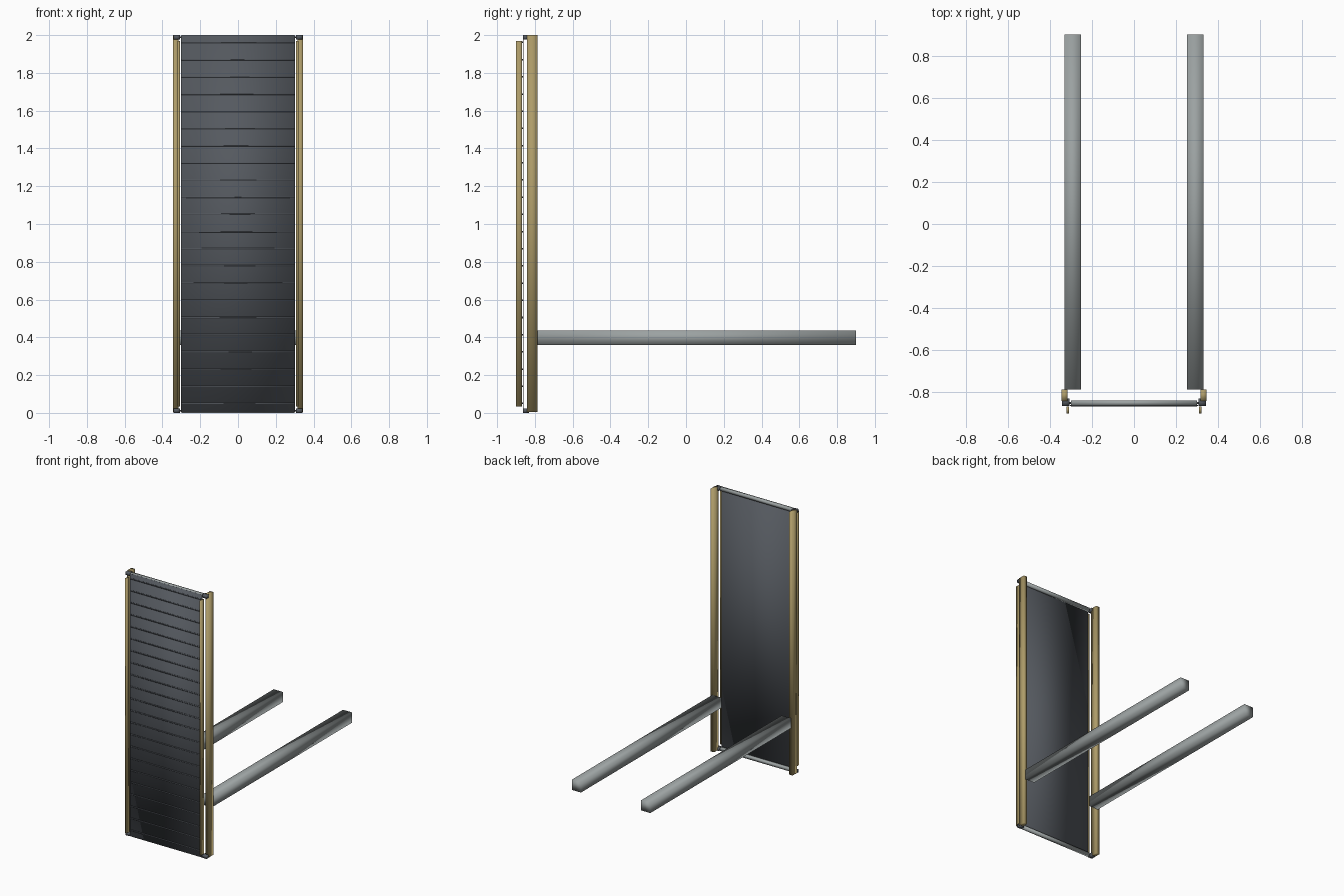
import bpy, bmesh
from mathutils import Matrix

if "Cube" in bpy.data.objects:
    bpy.data.objects.remove(bpy.data.objects["Cube"])


def material(name, rgb):
    m = bpy.data.materials.new(name)
    m.diffuse_color = (*rgb, 1)
    m.use_nodes = True
    m.node_tree.nodes["Principled BSDF"].inputs["Base Color"].default_value = m.diffuse_color
    return m


brass = material("brass", (0.42, 0.33, 0.14))
dark = material("dark_metal", (0.09, 0.10, 0.115))
steel = material("steel", (0.33, 0.36, 0.36))


def box(name, x, y, z, mat):
    """Soft-shaded box from x, y, z ranges."""
    bm = bmesh.new()
    size = [b - a for a, b in (x, y, z)]
    mid = [(a + b) / 2 for a, b in (x, y, z)]
    bmesh.ops.create_cube(bm, size=1, matrix=Matrix.Translation(mid) @ Matrix.Diagonal((*size, 1)))
    me = bpy.data.meshes.new(name)
    bm.to_mesh(me)
    bm.free()
    me.shade_smooth()
    me.materials.append(mat)
    ob = bpy.data.objects.new(name, me)
    bpy.context.collection.objects.link(ob)
    return ob


def pair(name, x, y, z, mat):
    """Matching boxes on the left and right."""
    box(name + "_right", x, y, z, mat)
    box(name + "_left", (-x[1], -x[0]), y, z, mat)


# Long horizontal arms
pair("arm", (0.253, 0.33), (-0.787, 0.9), (0.36, 0.437), steel)

# Upright rails and the thin guide strips in front
pair("rear_rail", (0.315, 0.345), (-0.842, -0.787), (0.005, 2.0), brass)
pair("front_strip", (0.308, 0.32), (-0.9, -0.867), (0.035, 1.97), brass)

# Corner blocks, pins and cross bars at both ends
for end, z0 in (("bottom", 0.0), ("top", 1.977)):
    z = (z0, z0 + 0.023)
    pair(end + "_corner_block", (0.306, 0.341), (-0.864, -0.83), z, dark)
    pair(end + "_pin", (0.298, 0.308), (-0.855, -0.845), (z0 + 0.007, z0 + 0.016), dark)
    box(end + "_cross_bar", (-0.3, 0.3), (-0.862, -0.839), z, steel)

# Thin front panel with raised slat lines
box("panel", (-0.303, 0.303), (-0.864, -0.861), (0.005, 1.997), dark)
for i in range(22):
    z = 0.05 + i * 0.091
    box(f"slat_line_{i + 1}", (-0.3, 0.3), (-0.867, -0.863), (z - 0.004, z + 0.004), dark)
